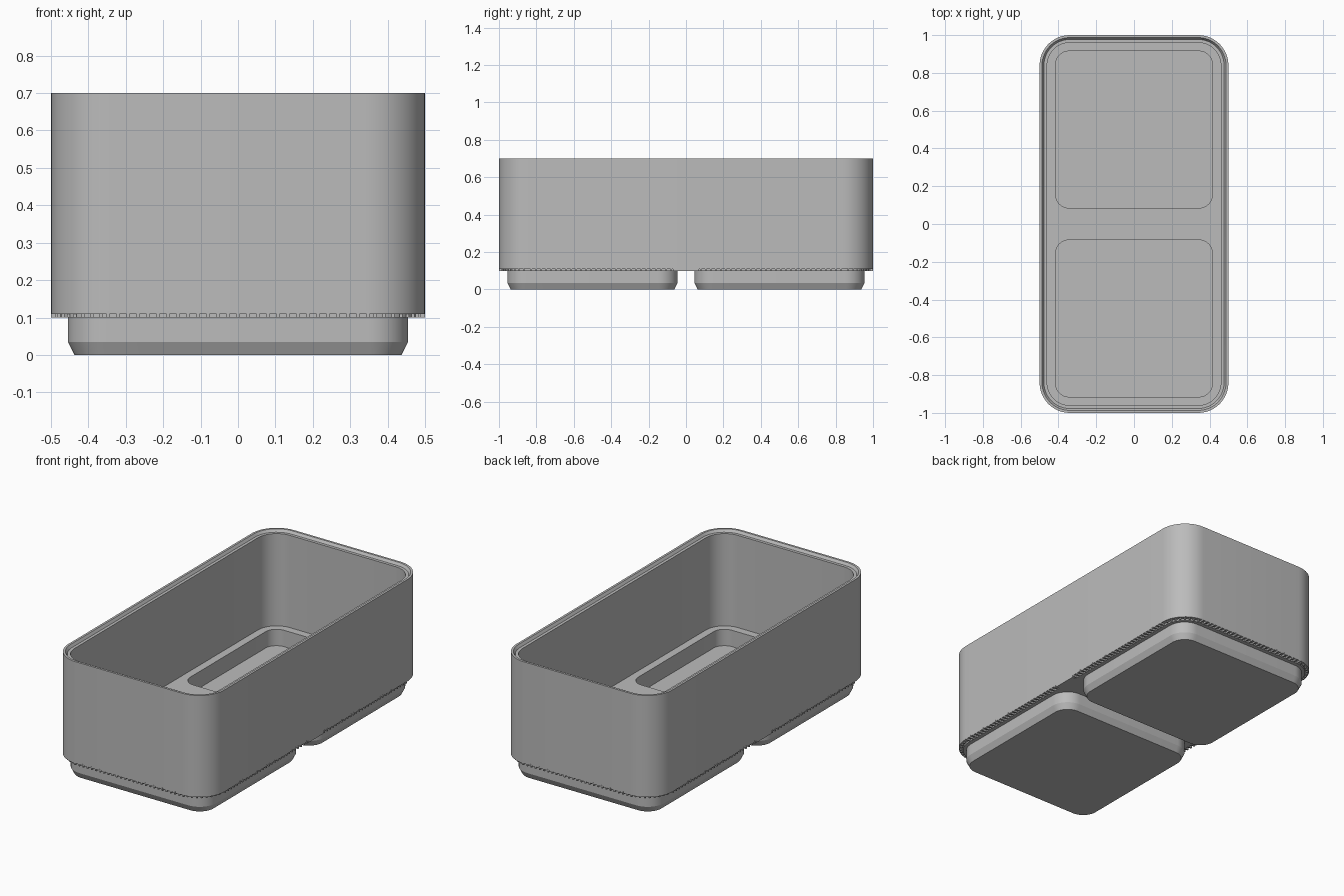
import bpy
import bmesh
import math

default = bpy.data.objects.get("Cube")
if default:
    bpy.data.objects.remove(default, do_unlink=True)

GREY = (0.5, 0.5, 0.5, 1.0)
grey = bpy.data.materials.new("plain grey")
grey.use_nodes = True
grey.diffuse_color = GREY
grey.node_tree.nodes["Principled BSDF"].inputs["Base Color"].default_value = GREY


def rounded_rect(hx, hy, r, z, cy=0.0, steps=12):
    """Points of a rounded rectangle, counter-clockwise."""
    pts = []
    for k, (sx, sy) in enumerate([(1, 1), (-1, 1), (-1, -1), (1, -1)]):
        for i in range(steps + 1):
            a = math.pi / 2 * (k + i / steps)
            pts.append((sx * (hx - r) + r * math.cos(a),
                        cy + sy * (hy - r) + r * math.sin(a), z))
    return pts


def finish(name, bm):
    bmesh.ops.recalc_face_normals(bm, faces=bm.faces)
    mesh = bpy.data.meshes.new(name)
    bm.to_mesh(mesh)
    bm.free()
    mesh.materials.append(grey)
    obj = bpy.data.objects.new(name, mesh)
    bpy.context.collection.objects.link(obj)
    return obj


def loft(name, loops):
    """Skin a stack of loops and cap both ends."""
    bm = bmesh.new()
    rings = [[bm.verts.new(p) for p in loop] for loop in loops]
    for a, b in zip(rings, rings[1:]):
        for i in range(len(a)):
            j = (i + 1) % len(a)
            bm.faces.new((a[i], a[j], b[j], b[i]))
    bm.faces.new(rings[0][::-1])
    bm.faces.new(rings[-1])
    return finish(name, bm)


def smooth(obj):
    bpy.ops.object.select_all(action="DESELECT")
    obj.select_set(True)
    bpy.context.view_layer.objects.active = obj
    bpy.ops.object.shade_smooth_by_angle(angle=math.radians(25))


# Bin wall, stepped rim and floor: (inset from the outside, height)
FLOOR, POCKET_FLOOR = 0.15, 0.055
profile = [(0.022, 0.10), (0.022, 0.11), (0, 0.11), (0, 0.70), (0.013, 0.70),
           (0.023, 0.685), (0.04, 0.685), (0.04, FLOOR)]
body = loft("bin_body", [rounded_rect(0.5 - d, 1 - d, 0.16 - d, z)
                         for d, z in profile])

# Feet with hollow pockets that open through the floor
PITCH, FOOT, POCKET = 0.5, 0.455, 0.415
for name, cy in (("front", -PITCH), ("back", PITCH)):
    sections = [(FOOT - 0.018, 0.087, 0), (FOOT, 0.105, 0.035),
                (FOOT, 0.105, 0.105), (POCKET, 0.07, 0.105),
                (POCKET, 0.07, POCKET_FLOOR)]
    foot = loft(name + "_foot", [rounded_rect(h, h, r, z, cy)
                                 for h, r, z in sections])
    smooth(foot)

    cutter = loft(name + "_pocket_cutter",
                  [rounded_rect(POCKET, POCKET, 0.07, z, cy) for z in (0, 0.3)])
    cutter.hide_render = True
    bpy.ops.object.select_all(action="DESELECT")
    bpy.context.view_layer.objects.active = body
    body.select_set(True)
    mod = body.modifiers.new("pocket", "BOOLEAN")
    mod.operation = "DIFFERENCE"
    mod.solver = "EXACT"
    mod.object = cutter
    bpy.ops.object.modifier_apply(modifier=mod.name)
    bpy.data.objects.remove(cutter, do_unlink=True)
smooth(body)


# Small teeth below the bottom edge
def add_box(bm, x, y, z, sx, sy, sz):
    verts = bmesh.ops.create_cube(bm, size=1)["verts"]
    bmesh.ops.scale(bm, vec=(sx, sy, sz), verts=verts)
    bmesh.ops.translate(bm, vec=(x, y, z), verts=verts)


STEP, WIDTH, DEPTH, TALL = 0.0267, 0.008, 0.025, 0.018
teeth = bmesh.new()
for side in (-1, 1):
    for i in range(-13, 14):
        add_box(teeth, i * STEP, side * 0.988, 0.109, WIDTH, DEPTH, TALL)
    for i in range(-31, 32):
        if abs(i * STEP) > 0.08:
            add_box(teeth, side * 0.488, i * STEP, 0.109, DEPTH, WIDTH, TALL)
    # Plain pad between the feet
    add_box(teeth, side * 0.48, 0, 0.108, 0.04, 0.14, 0.016)
    # Corner teeth follow the rounded edge
    for end in (-1, 1):
        for i in range(1, 9):
            a = math.pi / 2 * i / 9
            add_box(teeth, side * (0.34 + 0.148 * math.cos(a)),
                    end * (0.84 + 0.148 * math.sin(a)), 0.106,
                    WIDTH, WIDTH, 0.012)
finish("bottom_edge_teeth", teeth)
